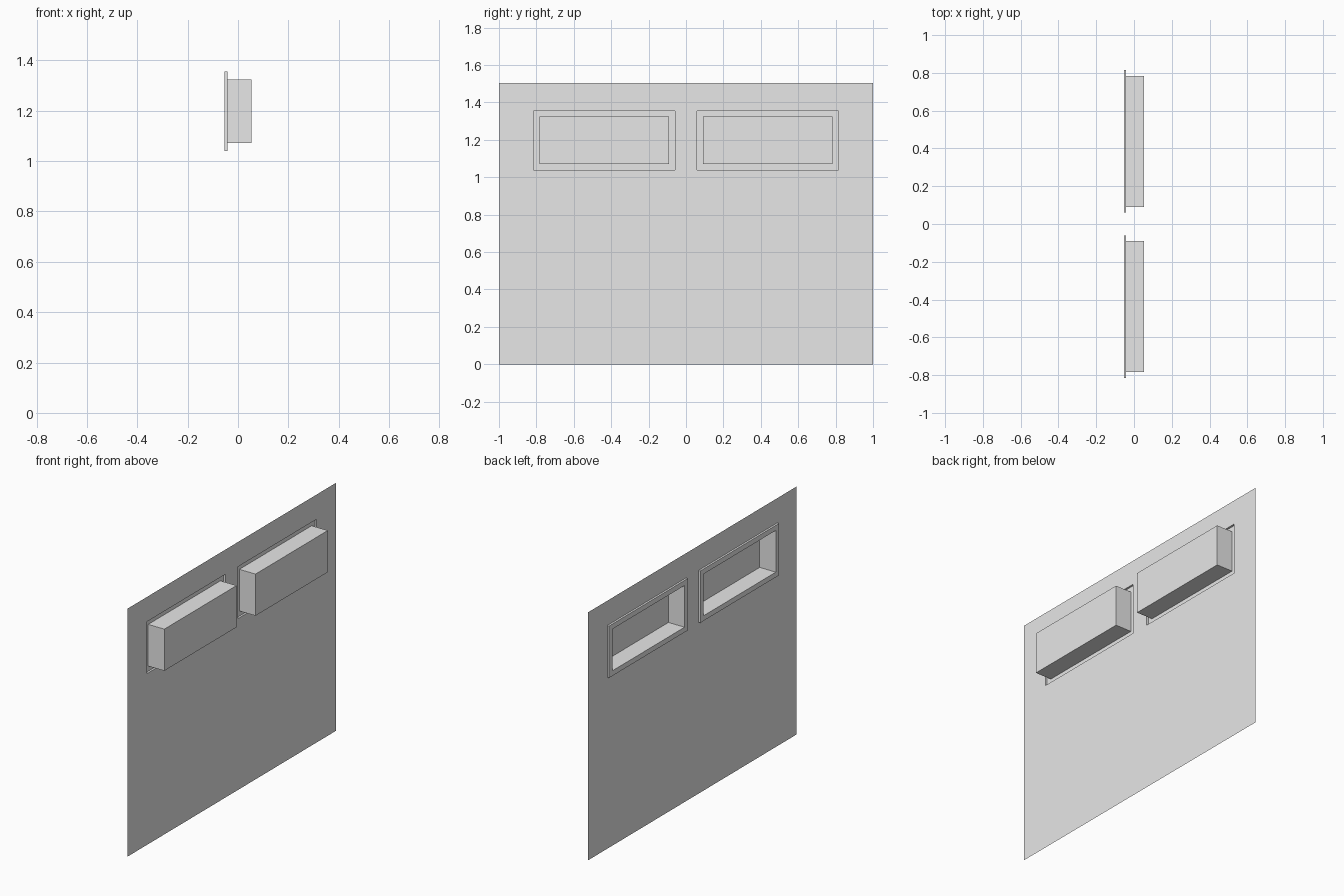
import bpy
import bmesh

cube = bpy.data.objects.get("Cube")
if cube:
    bpy.data.objects.remove(cube, do_unlink=True)

grey = bpy.data.materials.new("light grey")
grey.use_nodes = True
colour = (0.8, 0.8, 0.8, 1)
grey.diffuse_color = colour
grey.node_tree.nodes["Principled BSDF"].inputs["Base Color"].default_value = colour

# Sheet plane, front of the raised rim, and far end of the pockets
SHEET_X, RIM_X, POCKET_X = -0.042, -0.054, 0.054
RIM_WIDTH = 0.031
HEIGHT = 1.505
Y_IN, Y_OUT, Z_LOW, Z_HIGH = 0.06, 0.815, 1.04, 1.355


def finish(name, bm):
    bmesh.ops.remove_doubles(bm, verts=bm.verts, dist=0.0001)
    mesh = bpy.data.meshes.new(name)
    bm.to_mesh(mesh)
    bm.free()
    mesh.materials.append(grey)
    obj = bpy.data.objects.new(name, mesh)
    bpy.context.collection.objects.link(obj)
    return obj


def rectangle(bm, x, y0, y1, z0, z1):
    return [bm.verts.new((x, y, z))
            for y, z in ((y0, z0), (y0, z1), (y1, z1), (y1, z0))]


# Wall sheet with two openings
bm = bmesh.new()
ys = [-1, -Y_OUT, -Y_IN, Y_IN, Y_OUT, 1]
zs = [0, Z_LOW, Z_HIGH, HEIGHT]
for i in range(len(ys) - 1):
    for j in range(len(zs) - 1):
        if not (i in (1, 3) and j == 1):
            bm.faces.new(rectangle(bm, SHEET_X, ys[i], ys[i + 1], zs[j], zs[j + 1])[::-1])
finish("wall_sheet", bm)


# Open pocket: rim step, flat rim, deep side walls and end face
def pocket(name, y0, y1):
    bm = bmesh.new()
    rings = []
    for x, inset in ((SHEET_X, 0), (RIM_X, 0), (RIM_X, RIM_WIDTH), (POCKET_X, RIM_WIDTH)):
        rings.append(rectangle(bm, x, y0 + inset, y1 - inset, Z_LOW + inset, Z_HIGH - inset))
    for a, b in zip(rings, rings[1:]):
        for k in range(4):
            n = (k + 1) % 4
            bm.faces.new((a[k], b[k], b[n], a[n]))
    bm.faces.new(rings[-1])
    bmesh.ops.recalc_face_normals(bm, faces=bm.faces)
    finish(name, bm)


pocket("front_pocket", -Y_OUT, -Y_IN)
pocket("back_pocket", Y_IN, Y_OUT)
